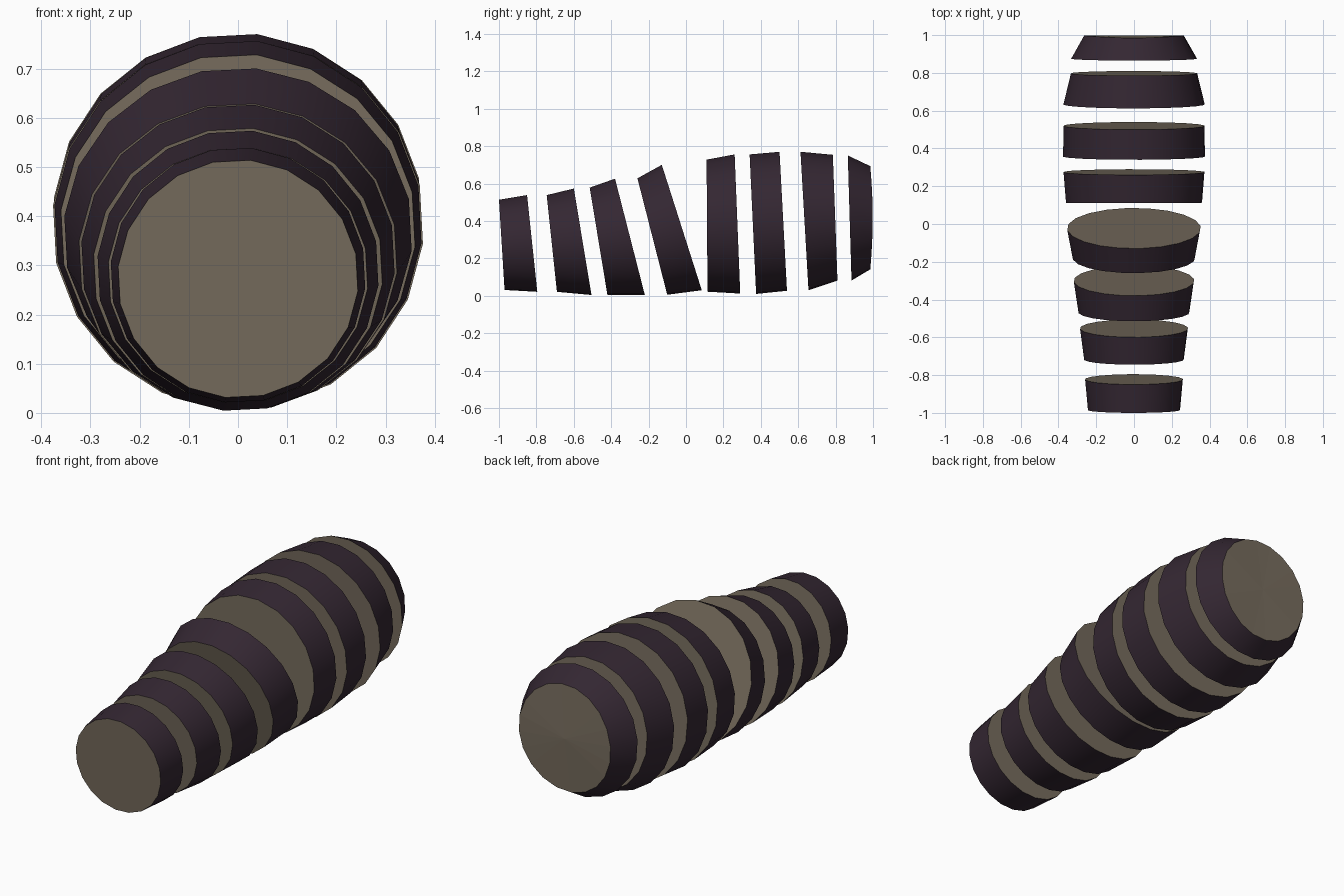
import bpy, bmesh, math

if "Cube" in bpy.data.objects:
    bpy.data.objects.remove(bpy.data.objects["Cube"])

SIDES = 20
TWIST = math.radians(6)


def material(name, color):
    m = bpy.data.materials.new(name)
    m.diffuse_color = (*color, 1)
    m.use_nodes = True
    m.node_tree.nodes["Principled BSDF"].inputs["Base Color"].default_value = m.diffuse_color
    return m


skin = material("dark purple skin", (0.034, 0.020, 0.032))
flesh = material("tan flesh", (0.185, 0.152, 0.112))


def ring(bm, top, bottom, half_width, bow):
    """Tilted elliptical rim through a top and a bottom point (y, z)."""
    cy, cz = (top[0] + bottom[0]) / 2, (top[1] + bottom[1]) / 2
    hy, hz = (top[0] - bottom[0]) / 2, (top[1] - bottom[1]) / 2
    verts = []
    for i in range(SIDES):
        a = TWIST + i * math.tau / SIDES
        c, s = math.cos(a), math.sin(a)
        verts.append(bm.verts.new((half_width * s, cy + hy * c + bow * s * s, cz + hz * c)))
    return verts


def slice_part(name, front, back, bow=0.0):
    bm = bmesh.new()
    f = ring(bm, *front, 0)
    b = ring(bm, *back, bow)
    # skin around the rim
    for i in range(SIDES):
        j = (i + 1) % SIDES
        face = bm.faces.new((f[i], f[j], b[j], b[i]))
        face.smooth = True
    # flesh on both cut ends, as fans
    for rim in (f, b):
        centre = bm.verts.new(sum((v.co for v in rim[1:]), rim[0].co.copy()) / SIDES)
        if bow and rim is b:
            centre.co.y += bow / 2
        for i in range(SIDES):
            face = bm.faces.new((rim[i], rim[(i + 1) % SIDES], centre))
            face.material_index = 1
    bmesh.ops.recalc_face_normals(bm, faces=bm.faces[:])
    # keep the cut edge crisp
    for e in bm.edges:
        if len({fc.material_index for fc in e.link_faces}) > 1:
            e.smooth = False
    me = bpy.data.meshes.new(name)
    bm.to_mesh(me)
    bm.free()
    me.materials.append(skin)
    me.materials.append(flesh)
    bpy.context.collection.objects.link(bpy.data.objects.new(name, me))


# each cut face: top (y, z), bottom (y, z), half width
slices = [
    (((-1.00, .515), (-.97, .03), .245), ((-.85, .54), (-.795, .02), .26)),
    (((-.745, .54), (-.69, .02), .265), ((-.60, .575), (-.505, .003), .287)),
    (((-.515, .58), (-.42, .004), .295), ((-.38, .628), (-.22, .004), .32)),
    (((-.26, .63), (-.10, .004), .325), ((-.13, .702), (.085, .028), .355)),
    (((.11, .73), (.115, .02), .362), ((.26, .758), (.29, .01), .375)),
    (((.34, .758), (.375, .008), .378), ((.50, .772), (.54, .025), .374)),
    (((.612, .772), (.655, .028), .376), ((.785, .756), (.81, .08), .336)),
    (((.865, .752), (.885, .08), .335), ((.985, .695), (.985, .14), .265)),
]
for n, (front, back) in enumerate(slices, 1):
    slice_part(f"slice_{n}", front, back, 0.013 if n == len(slices) else 0.0)
